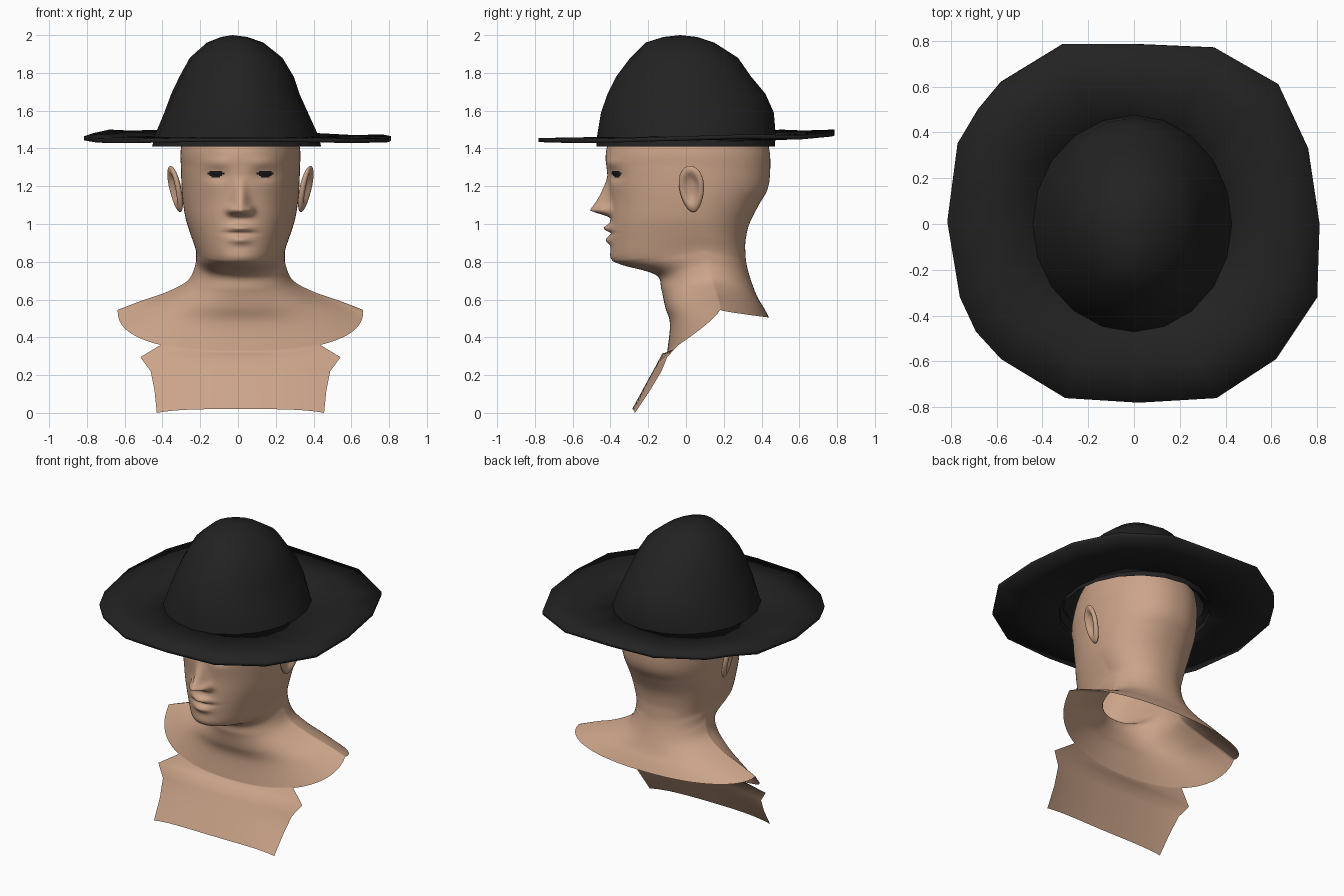
import bpy, bmesh
from math import sin, cos, pi, exp, radians
from mathutils import Matrix, Vector

if "Cube" in bpy.data.objects:
    bpy.data.objects.remove(bpy.data.objects["Cube"])


def material(name, rgb):
    m = bpy.data.materials.new(name)
    m.use_nodes = True
    m.diffuse_color = (*rgb, 1)
    bsdf = m.node_tree.nodes["Principled BSDF"]
    bsdf.inputs["Base Color"].default_value = (*rgb, 1)
    bsdf.inputs["Roughness"].default_value = 0.8
    return m


SKIN = material("skin", (0.60, 0.37, 0.25))
FELT = material("black_felt", (0.016, 0.016, 0.016))
EYE = material("dark_eye", (0.012, 0.01, 0.01))
CX = 0.013  # the figure sits slightly off centre


def finish(name, bm, mats, angle=180):
    bmesh.ops.recalc_face_normals(bm, faces=bm.faces)
    me = bpy.data.meshes.new(name)
    bm.to_mesh(me)
    bm.free()
    ob = bpy.data.objects.new(name, me)
    bpy.context.collection.objects.link(ob)
    for m in mats:
        me.materials.append(m)
    bpy.ops.object.select_all(action='DESELECT')
    ob.select_set(True)
    bpy.context.view_layer.objects.active = ob
    bpy.ops.object.shade_smooth_by_angle(angle=radians(angle))
    return ob


def bridge(bm, a, b, closed=True):
    n = len(a)
    for i in range(n if closed else n - 1):
        j = (i + 1) % n
        bm.faces.new((a[i], a[j], b[j], b[i]))


def spline(rows, steps):
    """Smooth interpolation through rows of numbers."""
    out = []
    for i in range(len(rows) - 1):
        p0, p1, p2 = rows[max(i - 1, 0)], rows[i], rows[i + 1]
        p3 = rows[min(i + 2, len(rows) - 1)]
        for k in range(steps):
            t = k / steps
            out.append([0.5 * (2 * b + (c - a) * t + (2 * a - 5 * b + 4 * c - d) * t * t
                               + (3 * b - a - 3 * c + d) * t ** 3)
                        for a, b, c, d in zip(p0, p1, p2, p3)])
    return out + [list(rows[-1])]


# ---- head, neck and shoulders: tilted rings
# front y, front z, half width, side y, side z, back y, back z
RINGS = [
    (-.02, 1.74, .02, .02, 1.74, .06, 1.74),
    (-.22, 1.69, .18, .03, 1.69, .25, 1.69),
    (-.36, 1.56, .28, .04, 1.56, .39, 1.56),
    (-.42, 1.40, .315, .05, 1.40, .44, 1.40),
    (-.42, 1.30, .315, .05, 1.30, .445, 1.27),
    (-.41, 1.21, .312, .05, 1.21, .43, 1.18),
    (-.40, 1.12, .305, .05, 1.12, .385, 1.10),
    (-.40, 1.02, .29, .05, 1.03, .335, 1.00),
    (-.40, .92, .265, .06, .95, .315, .91),
    (-.39, .82, .24, .08, .88, .315, .84),
    (-.34, .785, .235, .10, .84, .32, .79),
    (-.16, .73, .24, .12, .78, .335, .73),
    (-.13, .65, .28, .14, .70, .355, .67),
    (-.11, .56, .39, .16, .64, .38, .61),
    (-.085, .47, .52, .17, .595, .41, .56),
    (-.10, .32, .65, .18, .545, .44, .505),
]
N = 160

# x, z, x spread, z spread, push forward
BUMPS = [
    (.125, 1.26, .055, .03, -.022), (.12, 1.325, .09, .025, .008),
    (0, .978, .06, .02, .036), (0, .915, .055, .02, .026),
    (0, .952, .075, .008, -.014), (0, .82, .08, .035, .008),
    (.05, 1.075, .022, .022, .035), (.13, 1.265, .035, .016, .012),
]


def face_relief(x, z):
    d = 0
    for bx, bz, sx, sz, h in BUMPS:
        d += h * exp(-((abs(x) - bx) / sx) ** 2 - ((z - bz) / sz) ** 2)
    if 1.03 < z < 1.26:  # nose wedge
        t = (1.26 - z) / .185
        low = min(1, max(0, (z - 1.035) / .035))
        d += .108 * min(t, 1) ** 1.3 * low * exp(-(x / (.026 + .02 * t)) ** 2)
    return d


bm = bmesh.new()
rings = []
for yf, zf, w, ys, zs, yb, zb in spline(RINGS, 10):
    ring = []
    for i in range(N):
        t = 2 * pi * i / N
        s, c = sin(t), cos(t)
        ye, ze = (yf, zf) if c > 0 else (yb, zb)
        x = w * abs(s) ** .9 * (1 if s > 0 else -1)
        y = ys + abs(c) * (ye - ys)
        z = zs + abs(c) ** .8 * (ze - zs)
        if c > 0.2 and z > .76:
            y -= face_relief(x, z)
        ring.append(bm.verts.new((x + CX, y, z)))
    rings.append(ring)
for a, b in zip(rings, rings[1:]):
    bridge(bm, a, b)
bm.faces.new(rings[0])

# chest panel hanging from the front of the last ring
K = 17
prev = [rings[-1][i % N] for i in range(-K, K + 1)]
edge_x = prev[-1].co.x - CX
us = [(v.co.x - CX) / edge_x for v in prev]
# half width, z, middle y, edge y
for half, z, yc, ye in [(.53, .295, -.125, -.10), (.475, .22, -.165, -.13),
                        (.455, .12, -.22, -.19), (.443, .0, -.285, -.27)]:
    row = [bm.verts.new((half * u + CX, yc + (ye - yc) * u * u,
                         z + .02 * (1 - u ** 4))) for u in us]
    bridge(bm, prev, row, closed=False)
    prev = row

# dark eye openings
for f in bm.faces:
    p = f.calc_center_median()
    dx = (abs(p.x - CX) - .13) / .042
    dz = (p.z - 1.266) / .019
    if p.y < -.2 and dx * dx + dz * dz < 1:
        f.material_index = 1
finish("head_and_bust", bm, [SKIN, EYE])

# ---- ears: dished, tilted ellipsoids
for side, name in ((1, "left_ear"), (-1, "right_ear")):
    bm = bmesh.new()
    bmesh.ops.create_uvsphere(bm, u_segments=32, v_segments=24, radius=1)
    turn = Matrix.Rotation(radians(-18), 3, 'Z') @ Matrix.Rotation(radians(13), 3, 'Y')
    for v in bm.verts:
        x, y, z = v.co
        wide = .068 * (1 + .2 * z)
        r2 = (y / .75) ** 2 + ((z - .05) / .78) ** 2
        x = x * .026 - (.034 * exp(-r2 * r2 * 2.5) if x > 0 else 0)
        p = turn @ Vector((x, y * wide, z * .125)) + Vector((.345, .03, 1.185))
        v.co = (p.x * side + CX, p.y, p.z)
    finish(name, bm, [SKIN])

# ---- hat crown: z, left x, right x, front y, back y
CROWN = [
    (1.41, -.455, .44, -.475, .47), (1.47, -.44, .425, -.47, .475),
    (1.59, -.39, .37, -.45, .465), (1.69, -.353, .325, -.415, .42),
    (1.78, -.31, .295, -.37, .345), (1.88, -.255, .235, -.295, .275),
    (1.96, -.165, .135, -.215, .15), (1.99, -.09, .05, -.12, .06),
]
bm = bmesh.new()
prev = None
for z, xl, xr, yf, yb in CROWN:
    ring = []
    for i in range(20):
        c, s = cos(pi * i / 10), sin(pi * i / 10)
        ring.append(bm.verts.new((c * (xr if c > 0 else -xl), s * (yb if s > 0 else -yf), z)))
    if prev:
        bridge(bm, prev, ring)
    prev = ring
top = bm.verts.new((-.03, -.03, 2.0))
for i in range(20):
    bm.faces.new((prev[i], prev[(i + 1) % 20], top))
finish("hat_crown", bm, [FELT], 50)

# ---- hat brim: uneven polygon outline, slightly wavy
OUTLINE = [
    (0, .785, 1.49), (.35, .77, 1.485), (.63, .61, 1.47), (.76, .33, 1.475),
    (.81, 0, 1.465), (.80, -.32, 1.455), (.62, -.59, 1.45), (.36, -.76, 1.455),
    (.02, -.78, 1.455), (-.3, -.76, 1.455), (-.58, -.59, 1.45), (-.69, -.47, 1.45),
    (-.76, -.32, 1.455), (-.815, .01, 1.465), (-.77, .35, 1.48), (-.68, .5, 1.50),
    (-.58, .62, 1.495), (-.31, .785, 1.50),
]
bm = bmesh.new()
prev = None
for f in (1, .78, .5):
    k = (f - .5) / .5
    ring = [bm.verts.new((x * f, y * f, 1.462 + (z - 1.462) * k)) for x, y, z in OUTLINE]
    if prev:
        bridge(bm, prev, ring)
    prev = ring
brim = finish("hat_brim", bm, [FELT], 50)
thick = brim.modifiers.new("thickness", 'SOLIDIFY')
thick.thickness = .022
thick.offset = -1 if brim.data.polygons[0].normal.z > 0 else 1
